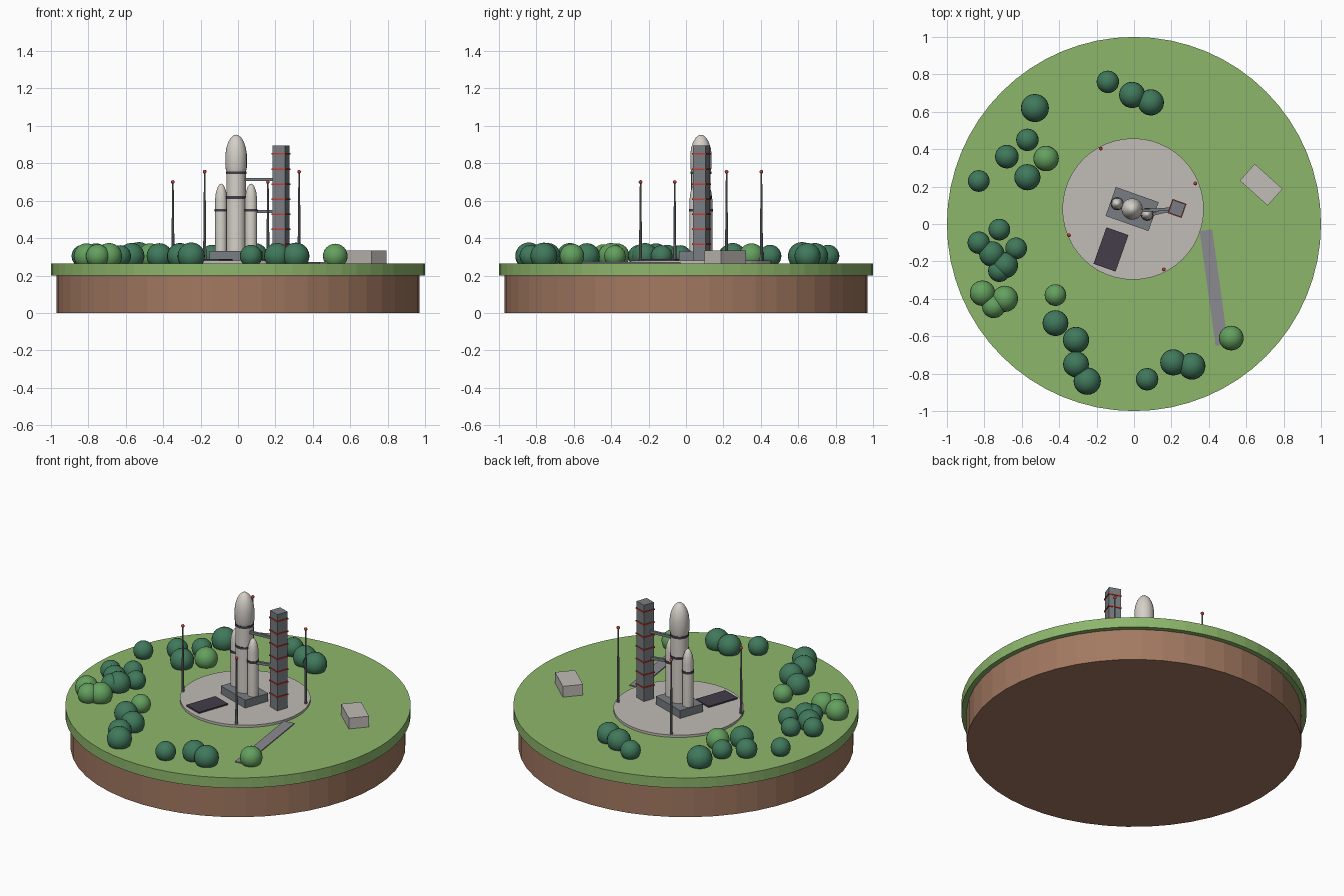
import bpy, bmesh, math
from mathutils import Vector, Matrix

if "Cube" in bpy.data.objects:
    bpy.data.objects.remove(bpy.data.objects["Cube"], do_unlink=True)


def material(name, *srgb):
    color = [c ** 2.2 for c in srgb] + [1]
    mat = bpy.data.materials.new(name)
    mat.use_nodes = True
    mat.diffuse_color = color
    shader = mat.node_tree.nodes["Principled BSDF"]
    shader.inputs["Base Color"].default_value = color
    shader.inputs["Roughness"].default_value = 0.9
    return mat


grass = material("grass green", 0.55, 0.71, 0.42)
soil = material("soil brown", 0.63, 0.47, 0.38)
concrete = material("concrete", 0.75, 0.73, 0.71)
white = material("warm white", 0.83, 0.81, 0.78)
steel = material("steel grey", 0.47, 0.49, 0.51)
asphalt = material("asphalt grey", 0.54, 0.54, 0.56)
dark = material("charcoal", 0.27, 0.25, 0.29)
red = material("signal red", 0.76, 0.24, 0.2)
dark_leaf = material("dark leaf", 0.26, 0.47, 0.36)
light_leaf = material("light leaf", 0.39, 0.62, 0.37)


def finish(name, bm, mat, smooth=False):
    bmesh.ops.recalc_face_normals(bm, faces=bm.faces)
    mesh = bpy.data.meshes.new(name)
    bm.to_mesh(mesh)
    bm.free()
    mesh.materials.append(mat)
    obj = bpy.data.objects.new(name, mesh)
    bpy.context.collection.objects.link(obj)
    if smooth:
        bpy.ops.object.select_all(action="DESELECT")
        obj.select_set(True)
        bpy.context.view_layer.objects.active = obj
        bpy.ops.object.shade_smooth_by_angle(angle=math.radians(35))
    return obj


def box(name, x, y, low, high, width, depth, turn, mat):
    bm = bmesh.new()
    place = (Matrix.Translation((x, y, (low + high) / 2))
             @ Matrix.Rotation(math.radians(turn), 4, "Z")
             @ Matrix.Diagonal((width, depth, high - low, 1)))
    bmesh.ops.create_cube(bm, size=1, matrix=place)
    return finish(name, bm, mat)


def lathe(name, x, y, profile, mat, sides=24, smooth=True):
    """Revolve (radius, height) points around a vertical axis."""
    bm = bmesh.new()
    rings = []
    for radius, z in profile:
        if radius == 0:
            rings.append([bm.verts.new((x, y, z))] * sides)
        else:
            angles = [math.tau * i / sides for i in range(sides)]
            rings.append([bm.verts.new((x + radius * math.cos(a), y + radius * math.sin(a), z))
                          for a in angles])
    for a, b in zip(rings, rings[1:]):
        for i in range(sides):
            j = (i + 1) % sides
            corners = list(dict.fromkeys((a[i], a[j], b[j], b[i])))
            bm.faces.new(corners)
    for ring in (rings[0], rings[-1]):
        if ring[0] is not ring[1]:
            bm.faces.new(ring)
    return finish(name, bm, mat, smooth)


def ball(name, x, y, z, radius, mat, segments=24):
    bm = bmesh.new()
    bmesh.ops.create_uvsphere(bm, u_segments=segments, v_segments=segments // 2,
                              radius=radius, matrix=Matrix.Translation((x, y, z)))
    return finish(name, bm, mat, True)


# Round island
GROUND, PAD, DECK = 0.265, 0.28, 0.33
lathe("soil_base", 0, 0, [(0.97, 0), (0.97, 0.2)], soil, 48, False)
lathe("grass_top", 0, 0, [(1, 0.2), (1, GROUND)], grass, 64, False)

# Launch pad, road and bunker
CX, CY, TURN = -0.01, 0.08, -19.5
lathe("launch_pad", -0.005, CY, [(0.378, GROUND), (0.378, PAD)], concrete, 48, False)
box("launch_table", CX, CY, PAD, DECK, 0.243, 0.164, TURN, steel)
box("flame_trench", -0.123, -0.136, PAD, 0.289, 0.125, 0.207, TURN, dark)
box("access_road", 0.427, -0.34, GROUND, 0.271, 0.068, 0.62, 7.9, asphalt)
box("bunker", 0.68, 0.21, GROUND, 0.334, 0.2, 0.12, -41.8, concrete)

# Rocket core and nose fairing
lathe("rocket_core", CX, CY, [(0.052, DECK), (0.052, 0.752)], white)
lathe("rocket_fairing", CX, CY,
      [(0.05, 0.752), (0.057, 0.775), (0.057, 0.85), (0.052, 0.884), (0.042, 0.914),
       (0.028, 0.937), (0.014, 0.949), (0, 0.953)], white)
for z in (0.617, 0.75):
    lathe("core_band", CX, CY, [(0.055, z - 0.007), (0.055, z + 0.007)], dark)

# Side boosters
axis = Vector((math.cos(math.radians(TURN)), math.sin(math.radians(TURN))))
for label, side in (("left", 1), ("right", -1)):
    x, y = Vector((CX, CY)) + axis * 0.085 * side
    lathe(label + "_booster", x, y,
          [(0.032, DECK), (0.032, 0.61), (0.028, 0.645), (0.018, 0.675), (0.008, 0.688),
           (0, 0.691)], white, 20)
    lathe(label + "_booster_band", x, y, [(0.035, 0.541), (0.035, 0.556)], dark, 20)

# Service tower with red bands
TX, TY = 0.23, 0.083
box("service_tower", TX, TY, PAD, 0.895, 0.072, 0.072, TURN, steel)
for i in range(7):
    z = 0.367 + 0.0805 * i
    box("tower_band", TX, TY, z - 0.004, z + 0.004, 0.08, 0.08, TURN, red)

# Arms from the tower to the rocket
for name, x, y, z in (("upper_arm", 0.035, 0.07, 0.714), ("lower_arm", 0.09, 0.05, 0.543)):
    reach = Vector((TX - x, TY - y))
    box(name, (TX + x) / 2, (TY + y) / 2, z - 0.008, z + 0.008, reach.length, 0.016,
        math.degrees(math.atan2(reach.y, reach.x)), steel)

# Lightning masts with red tips
for x, y, top in ((-0.178, 0.403, 0.755), (0.327, 0.217, 0.755),
                  (-0.348, -0.06, 0.7), (0.16, -0.243, 0.7)):
    lathe("lightning_mast", x, y, [(0.009, GROUND), (0.004, top)], steel, 8)
    ball("mast_light", x, y, top, 0.01, red, 12)

# Round trees: position and radius
dark_trees = [
    (-.14, .76, .06), (-.01, .69, .07), (.09, .65, .07), (-.53, .62, .075), (-.57, .45, .06),
    (-.68, .36, .063), (-.57, .25, .07), (-.83, .23, .058), (-.72, -.03, .058),
    (-.83, -.1, .06), (-.63, -.13, .058), (-.76, -.16, .068), (-.72, -.25, .06),
    (-.69, -.22, .07), (-.42, -.53, .069), (-.31, -.62, .07), (-.31, -.75, .069),
    (-.25, -.84, .073), (.07, -.83, .06), (.21, -.74, .07), (.31, -.76, .072)]
light_trees = [(-.47, .35, .068), (-.81, -.37, .068), (-.75, -.44, .063),
               (-.69, -.4, .07), (-.42, -.38, .058), (.52, -.61, .066)]
for trees, leaf in ((dark_trees, dark_leaf), (light_trees, light_leaf)):
    for x, y, radius in trees:
        ball("tree", x, y, 0.304, radius, leaf)
